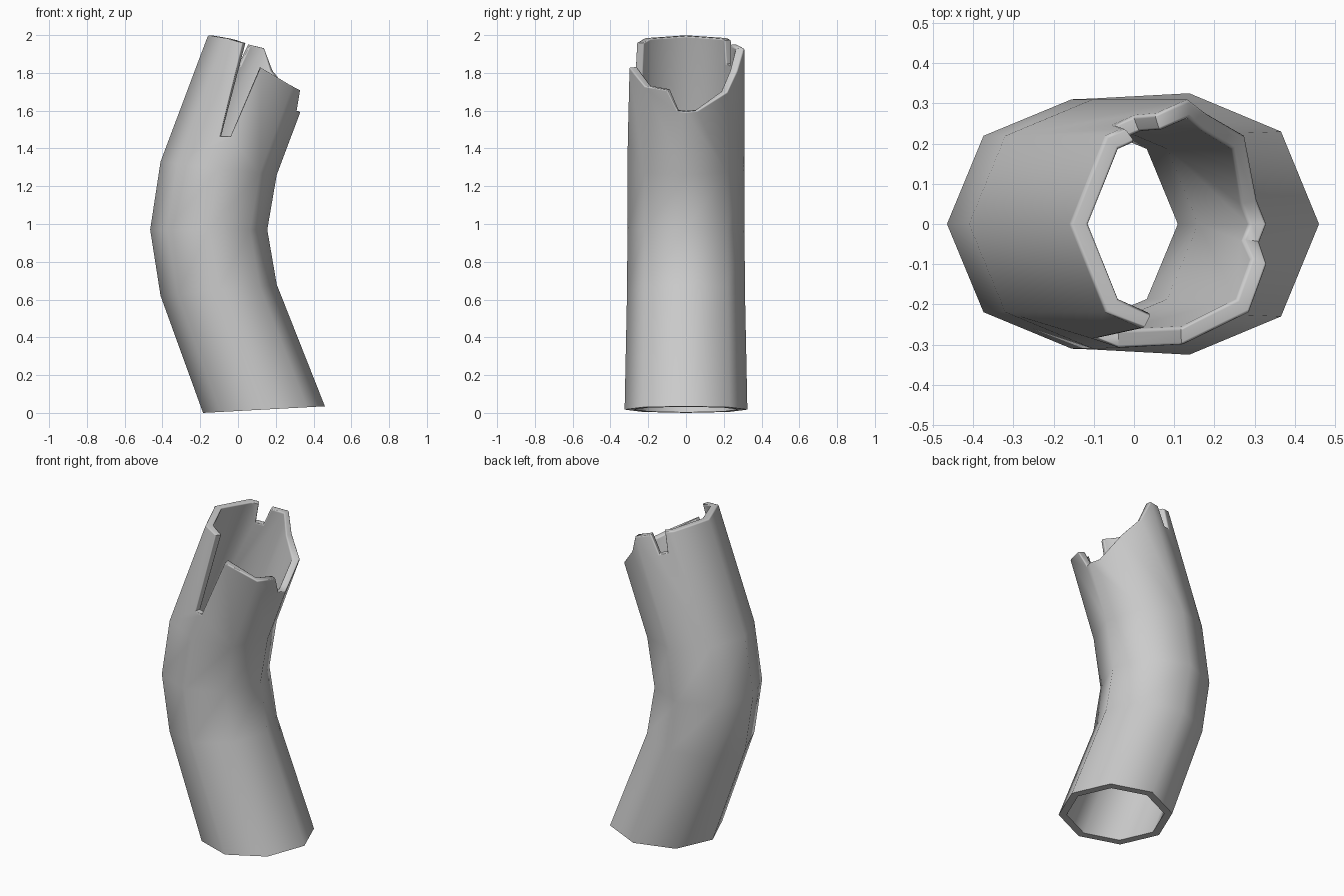
import bpy, bmesh, math
from mathutils import Vector

if "Cube" in bpy.data.objects:
    bpy.data.objects.remove(bpy.data.objects["Cube"])

WALL = 0.046
# ring sections: left (x, z), right (x, z), radius in y
RINGS = [(-0.185, 0.0, 0.46, 0.035, 0.325), (-0.41, 0.62, 0.205, 0.68, 0.312),
         (-0.465, 0.97, 0.155, 0.97, 0.31), (-0.41, 1.33, 0.205, 1.26, 0.31)]
AXIS = (0.25, 0.665)   # lean of the straight upper section
# broken edge: position around the octagon (0 = right, 2 = back, 4 = left, 6 = front), height
JAGS = [(0, 1.595), (0.27, 1.60), (1, 1.70), (1.59, 1.81), (2, 1.93), (2.41, 1.95),
        (2.46, 1.84), (2.68, 1.85), (2.78, 1.975), (3, 1.985), (4, 2.0), (5, 1.985),
        (5.46, 1.96), (5.75, 1.465), (6, 1.465), (6.09, 1.83), (7, 1.73),
        (7.55, 1.71), (7.8, 1.60)]


def ring_point(ring, u, inset):
    lx, lz, rx, rz, ry = ring
    i = math.floor(u)
    p = [Vector((math.cos(k * math.pi / 4), math.sin(k * math.pi / 4))) for k in (i, i + 1)]
    a = p[0].lerp(p[1], u - i) * (1 - inset / ry)
    return Vector(((lx + rx) / 2 + a.x * (rx - lx) / 2, a.y * ry, (lz + rz) / 2 + a.x * (rz - lz) / 2))


def wall(bm, inset):
    """One skin of the pipe; returns its bottom and broken top loops."""
    rows = [[bm.verts.new(ring_point(r, k, inset)) for k in range(8)] for r in RINGS]
    top = []
    for u, z in JAGS:
        outer = ring_point(RINGS[3], u, 0)
        t = (z - outer.z) / AXIS[1]
        base = ring_point(RINGS[3], u, inset)
        top.append(bm.verts.new(base + t * Vector((AXIS[0], 0, AXIS[1]))))
    for lo, hi in zip(rows, rows[1:]):
        for k in range(8):
            n = (k + 1) % 8
            bm.faces.new((lo[k], lo[n], hi[n], hi[k]))
    # one many-sided face per octagon side carries the broken outline
    for k in range(8):
        edge = [v for (u, z), v in zip(JAGS, top) if k <= u <= k + 1]
        if k == 7:
            edge.append(top[0])
        bm.faces.new([rows[3][k], rows[3][(k + 1) % 8]] + edge[::-1])
    return rows[0], top


bm = bmesh.new()
outer_skin = wall(bm, 0)
inner_skin = wall(bm, WALL)
# close the bottom and the broken rim
for a, b in zip(outer_skin, inner_skin):
    for k in range(len(a)):
        n = (k + 1) % len(a)
        bm.faces.new((a[k], a[n], b[n], b[k]))
bmesh.ops.recalc_face_normals(bm, faces=bm.faces)
# soften the broken rim
rim = [bm.edges.get((loop[k - 1], loop[k])) for loop in (outer_skin[1], inner_skin[1]) for k in range(len(loop))]
bmesh.ops.bevel(bm, geom=rim, offset=0.011, segments=2, profile=0.5, affect='EDGES', clamp_overlap=True)
bmesh.ops.recalc_face_normals(bm, faces=bm.faces)

mesh = bpy.data.meshes.new("broken_pipe")
bm.to_mesh(mesh)
bm.free()
pipe = bpy.data.objects.new("broken_pipe", mesh)
bpy.context.collection.objects.link(pipe)
bpy.context.view_layer.objects.active = pipe
pipe.select_set(True)
bpy.ops.object.shade_smooth_by_angle(angle=math.radians(60))
weighted = pipe.modifiers.new("even_shading", 'WEIGHTED_NORMAL')
weighted.keep_sharp = True
